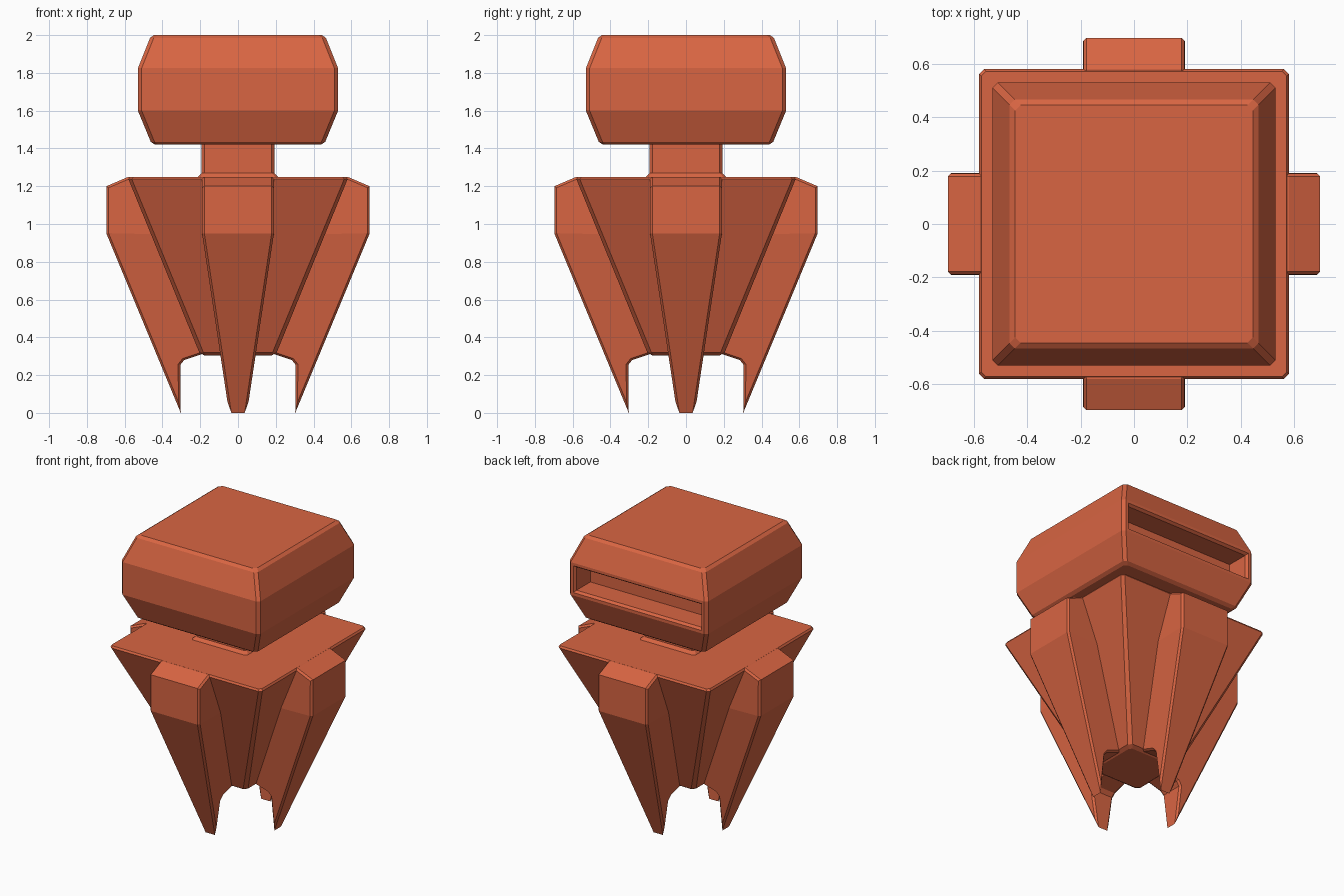
import bpy, bmesh
from math import pi
from mathutils import Matrix, Vector

if "Cube" in bpy.data.objects:
    bpy.data.objects.remove(bpy.data.objects["Cube"])

mat = bpy.data.materials.new("orange_clay")
mat.diffuse_color = (0.69, 0.13, 0.055, 1)
mat.use_nodes = True
mat.node_tree.nodes["Principled BSDF"].inputs["Base Color"].default_value = mat.diffuse_color


def finish(bm, name):
    me = bpy.data.meshes.new(name)
    bm.to_mesh(me)
    bm.free()
    me.materials.append(mat)
    ob = bpy.data.objects.new(name, me)
    bpy.context.collection.objects.link(ob)
    return ob


def loft_square(rings):
    """Stack of corner-cut squares, each (z, half width, corner cut)."""
    bm = bmesh.new()
    loops = []
    for z, h, c in rings:
        k = h - c
        pts = [(k, -h), (h, -k), (h, k), (k, h), (-k, h), (-h, k), (-h, -k), (-k, -h)]
        loops.append([bm.verts.new((x, y, z)) for x, y in pts])
    for a, b in zip(loops, loops[1:]):
        for i in range(8):
            j = (i + 1) % 8
            bm.faces.new((a[i], a[j], b[j], b[i]))
    bm.faces.new(loops[0][::-1])
    bm.faces.new(loops[-1])
    bm.normal_update()
    return bm


# head with a recessed slot across the back
bm = loft_square([(1.42, 0.44, 0.02), (1.435, 0.462, 0.02), (1.60, 0.53, 0.02),
                  (1.825, 0.53, 0.02), (1.985, 0.466, 0.02), (2.0, 0.445, 0.02)])
back = max(bm.faces, key=lambda f: (f.normal.y > 0.99) * f.calc_area())
bmesh.ops.inset_region(bm, faces=[back], thickness=0.028)
bmesh.ops.inset_region(bm, faces=[back], thickness=0.018, depth=-0.018)
bmesh.ops.inset_region(bm, faces=[back], thickness=0.0, depth=-0.15)
finish(bm, "head")

# neck with flared foot
finish(loft_square([(1.24, 0.212, 0.015), (1.25, 0.212, 0.015),
                    (1.27, 0.193, 0.015), (1.44, 0.193, 0.015)]), "neck")

# tapered body
finish(loft_square([(0.305, 0.18, 0.015), (0.32, 0.205, 0.022),
                    (1.237, 0.58, 0.018), (1.25, 0.572, 0.018)]), "body")


# buttress legs: side profile as (distance from centre, height), chamfered sides
EDGE = 0.012
UPPER = [(0.40, 0.95), (0.697, 0.95), (0.697, 1.20), (0.58, 1.25), (0.48, 1.245)]
LOWER = [(0.40, 0.95), (0.15, 0.325), (0.20, 0.308), (0.285, 0.28),
         (0.305, 0.255), (0.303, 0.0), (0.697, 0.95)]


def make_leg(name, angle):
    bm = bmesh.new()

    def row(s):
        return {p: bm.verts.new((s * (min(0.19, 0.047 + 0.143 * p[1] / 0.95) - EDGE), -p[0], p[1]))
                for p in dict.fromkeys(UPPER + LOWER)}
    left, right = row(-1), row(1)
    caps = []
    for side in (left, right):
        caps.append([bm.faces.new([side[p] for p in poly]) for poly in (UPPER, LOWER)])
    outline = UPPER[1:] + LOWER[:-1]
    for p, q in zip(outline, outline[1:] + outline[:1]):
        bm.faces.new((left[p], left[q], right[q], right[p]))
    bmesh.ops.recalc_face_normals(bm, faces=bm.faces)
    for cap in caps:
        bmesh.ops.inset_region(bm, faces=cap, thickness=EDGE, depth=EDGE,
                               use_boundary=True, use_even_offset=True)
    bm.transform(Matrix.Rotation(angle, 4, 'Z'))
    finish(bm, name)


for i, side in enumerate(("front", "right", "back", "left")):
    make_leg(side + "_leg", i * pi / 2)
